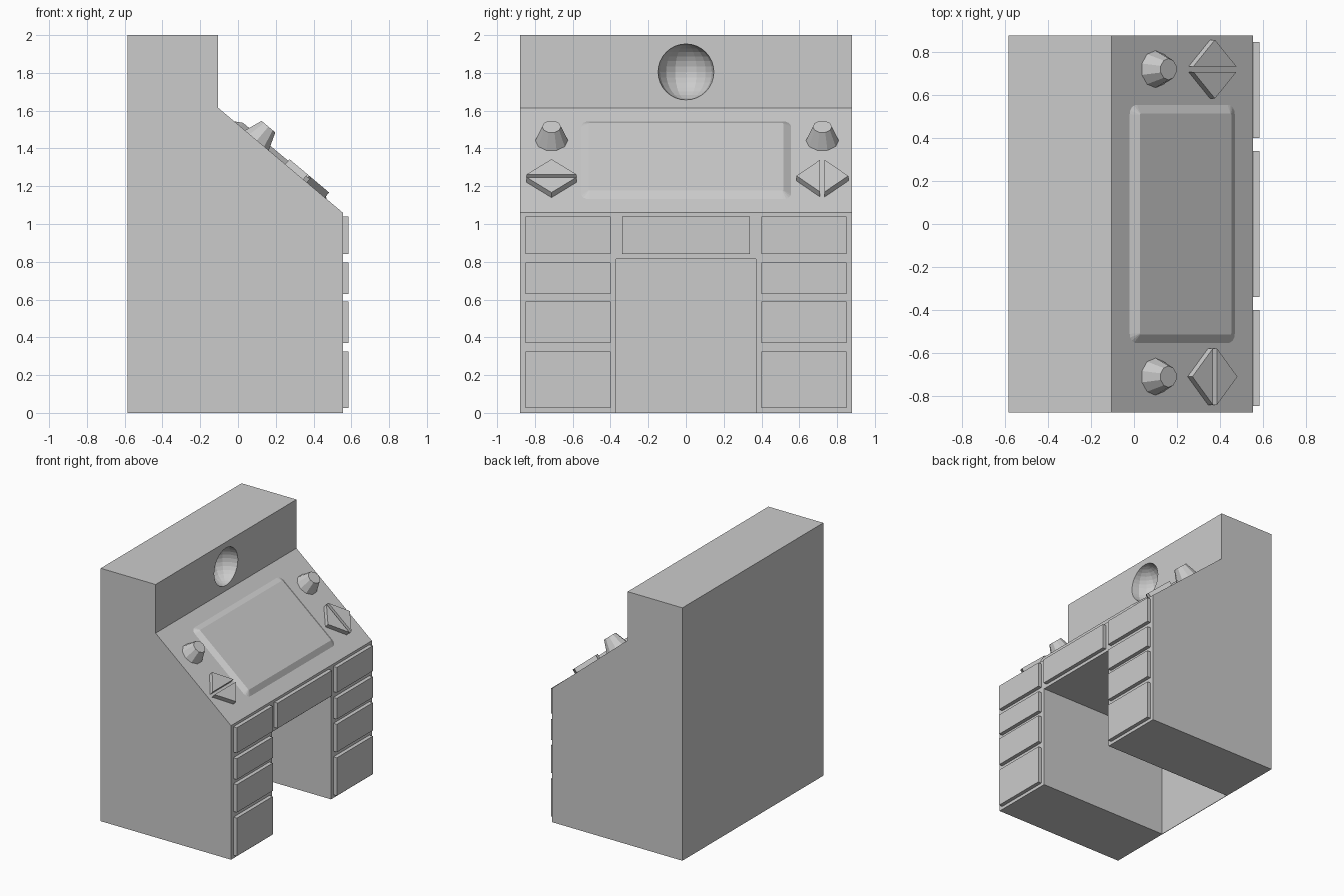
import bpy, bmesh, math
from mathutils import Matrix, Vector

if "Cube" in bpy.data.objects:
    bpy.data.objects.remove(bpy.data.objects["Cube"])

HALF_W = 0.88
BACK_X, FRONT_X = -0.585, 0.555
TOP = (-0.105, 1.615)      # upper end of the sloped console
LOW = (FRONT_X, 1.06)      # lower end of the sloped console

# frame of the sloped console: local x runs down the slope, local z is its normal
down = Vector((LOW[0] - TOP[0], 0, LOW[1] - TOP[1])).normalized()
across = Vector((0, 1, 0))
normal = down.cross(across)


def on_slope(x, y):
    z = TOP[1] + (x - TOP[0]) * down.z / down.x
    m = Matrix((down, across, normal)).transposed().to_4x4()
    m.translation = (x, y, z)
    return m


def loft(name, bottom, top, matrix=Matrix()):
    """Solid between two loops with equal point counts."""
    bm = bmesh.new()
    a = [bm.verts.new(p) for p in bottom]
    b = [bm.verts.new(p) for p in top]
    n = len(a)
    bm.faces.new(a[::-1])
    bm.faces.new(b)
    for i in range(n):
        j = (i + 1) % n
        bm.faces.new((a[i], a[j], b[j], b[i]))
    bmesh.ops.recalc_face_normals(bm, faces=bm.faces)
    me = bpy.data.meshes.new(name)
    bm.to_mesh(me)
    bm.free()
    ob = bpy.data.objects.new(name, me)
    ob.matrix_world = matrix
    bpy.context.collection.objects.link(ob)
    return ob


def box(name, x0, x1, y0, y1, z0, z1):
    ring = [(x0, y0), (x1, y0), (x1, y1), (x0, y1)]
    return loft(name, [(x, y, z0) for x, y in ring], [(x, y, z1) for x, y in ring])


def rounded(hx, hy, r, z, steps=4):
    pts = []
    for k, (sx, sy) in enumerate([(1, 1), (-1, 1), (-1, -1), (1, -1)]):
        for i in range(steps + 1):
            a = (k + i / steps) * math.pi / 2
            pts.append((sx * (hx - r) + r * math.cos(a), sy * (hy - r) + r * math.sin(a), z))
    return pts


def circle(r, z, n):
    return [(r * math.cos(2 * math.pi * (i + 0.5) / n),
             r * math.sin(2 * math.pi * (i + 0.5) / n), z) for i in range(n)]


def cut(target, cutter):
    mod = target.modifiers.new("cut", 'BOOLEAN')
    mod.operation = 'DIFFERENCE'
    mod.solver = 'EXACT'
    mod.object = cutter
    bpy.context.view_layer.objects.active = target
    bpy.ops.object.modifier_apply(modifier=mod.name)
    bpy.data.objects.remove(cutter)


# cabinet body, extruded from its side profile
profile = [(BACK_X, 0), (FRONT_X, 0), LOW, TOP, (TOP[0], 2), (BACK_X, 2)]
body = loft("cabinet_body", [(x, -HALF_W, z) for x, z in profile],
            [(x, HALF_W, z) for x, z in profile])

# knee space, leaving only a thin back panel
cut(body, box("knee_space_cutter", BACK_X + 0.004, 0.8, -0.37, 0.37, -0.2, 0.815))

# round dimple in the upper wall
bpy.ops.mesh.primitive_uv_sphere_add(segments=16, ring_count=16, radius=0.148,
                                     location=(TOP[0] + 0.0005, 0, 1.805))
cut(body, bpy.context.object)

# drawer fronts
rows = [(0.025, 0.325), (0.37, 0.59), (0.63, 0.795), (0.84, 1.04)]
for side, y0 in (("left", -0.85), ("right", 0.40)):
    for i, (z0, z1) in enumerate(rows):
        box(f"drawer_{side}_{i + 1}", FRONT_X, 0.585, y0, y0 + 0.45, z0, z1)
box("drawer_middle", FRONT_X, 0.585, -0.34, 0.34, *rows[-1])

# raised screen with sloping border
loft("screen", rounded(0.327, 0.563, 0.05, -0.004), rounded(0.279, 0.515, 0.006, 0.024),
     on_slope(0.225, 0))

# knobs, and pairs of triangular buttons
tri = [(-0.012, -0.132), (-0.012, 0.132), (-0.137, 0)]
for side, y, turn in (("left", -0.712, 0), ("right", 0.722, 90)):
    loft(f"knob_{side}", circle(0.088, -0.004, 10), circle(0.05, 0.095, 10), on_slope(0.1, y))
    for i in range(2):
        spin = Matrix.Rotation(math.radians(turn + 180 * i), 4, 'Z')
        loft(f"arrow_button_{side}_{i + 1}", [(u, v, -0.004) for u, v in tri],
             [(u, v, 0.035) for u, v in tri], on_slope(0.355, y) @ spin)
